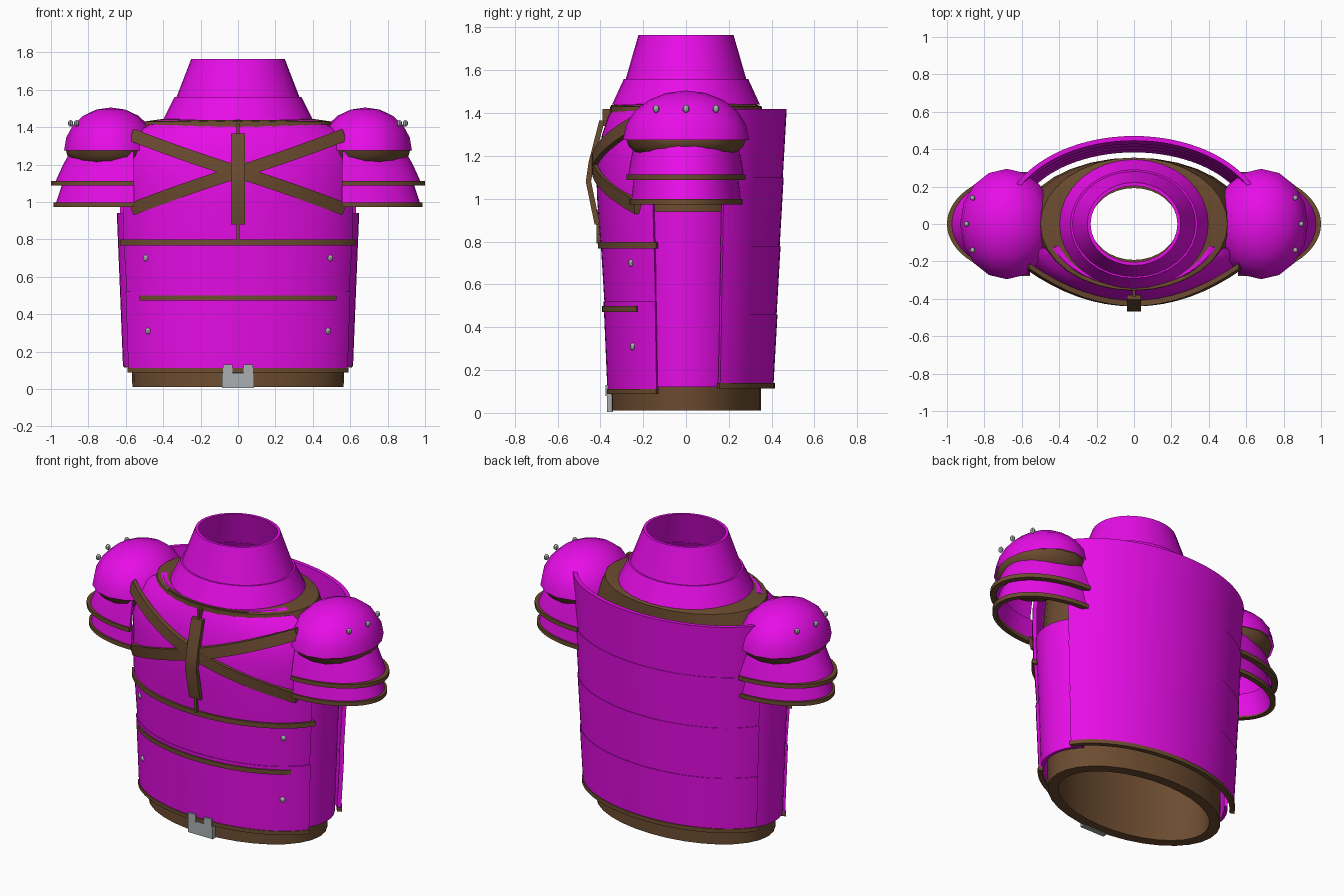
import bpy, bmesh, math
from mathutils import Vector

cube = bpy.data.objects.get("Cube")
if cube:
    bpy.data.objects.remove(cube, do_unlink=True)


def material(name, rgb, rough):
    m = bpy.data.materials.new(name)
    m.use_nodes = True
    m.diffuse_color = (*rgb, 1)
    bsdf = m.node_tree.nodes["Principled BSDF"]
    bsdf.inputs["Base Color"].default_value = (*rgb, 1)
    bsdf.inputs["Roughness"].default_value = rough
    return m


MAGENTA = material("magenta", (0.8, 0.004, 0.8), 0.6)
BROWN = material("leather brown", (0.15, 0.072, 0.03), 0.8)
STEEL = material("steel grey", (0.4, 0.43, 0.44), 0.5)


def finish(name, bm, mat):
    bmesh.ops.recalc_face_normals(bm, faces=bm.faces)
    me = bpy.data.meshes.new(name)
    bm.to_mesh(me)
    bm.free()
    me.materials.append(mat)
    ob = bpy.data.objects.new(name, me)
    bpy.context.collection.objects.link(ob)
    bpy.ops.object.select_all(action='DESELECT')
    ob.select_set(True)
    bpy.context.view_layer.objects.active = ob
    bpy.ops.object.shade_smooth_by_angle(angle=math.radians(35))
    return ob


def loft(name, sections, mat, closed=False):
    """Skin a list of closed cross-sections, capping the ends if open."""
    bm = bmesh.new()
    rings = [[bm.verts.new(p) for p in s] for s in sections]
    pairs = list(zip(rings, rings[1:]))
    if closed:
        pairs.append((rings[-1], rings[0]))
    k = len(rings[0])
    for a, b in pairs:
        for i in range(k):
            j = (i + 1) % k
            bm.faces.new((a[i], a[j], b[j], b[i]))
    if not closed:
        bm.faces.new(rings[0])
        bm.faces.new(rings[-1][::-1])
    return finish(name, bm, mat)


def sweep(name, section, mat, start=0, end=360, cx=0, n=32):
    """Sweep a closed (z, rx, ry) section around an ellipse, angles in degrees."""
    full = end - start == 360
    sections = []
    for i in range(n if full else n + 1):
        a = math.radians(start + (end - start) * i / n)
        sections.append([(cx + rx * math.cos(a), ry * math.sin(a), z) for z, rx, ry in section])
    return loft(name, sections, mat, full)


def plate(name, profile, mat, start=0, end=360, thick=0.025, cx=0, n=32):
    inner = [(z, rx - thick, ry - thick) for z, rx, ry in reversed(profile)]
    return sweep(name, profile + inner, mat, start, end, cx, n)


def ellipsoid(name, center, radii, mat, u=16, v=10, keep_top=False):
    bm = bmesh.new()
    bmesh.ops.create_uvsphere(bm, u_segments=u, v_segments=v, radius=1)
    if keep_top:
        low = [p for p in bm.verts if p.co.z < -0.01]
        bmesh.ops.delete(bm, geom=low, context='VERTS')
    for p in bm.verts:
        p.co = Vector(center) + Vector(c * r for c, r in zip(p.co, radii))
    return finish(name, bm, mat)


def box(name, x, y, z, mat):
    """Axis-aligned box from (min, max) pairs."""
    return loft(name, [[(a, y[0], z[0]), (a, y[1], z[0]), (a, y[1], z[1]), (a, y[0], z[1])]
                       for a in x], mat)


# Leather under-tunic: hollow, open at hem and neck
sweep("under_tunic", [
    (0.01, 0.565, 0.35), (0.5, 0.575, 0.35), (0.95, 0.605, 0.355), (1.25, 0.58, 0.355),
    (1.43, 0.5, 0.355), (1.45, 0.36, 0.3), (1.45, 0.235, 0.192), (1.42, 0.235, 0.192),
    (1.38, 0.44, 0.3), (0.95, 0.54, 0.3), (0.01, 0.5, 0.29)], BROWN)

# Neck guard in two tapering tiers
plate("collar_base", [(1.44, 0.4, 0.345), (1.56, 0.34, 0.29)], MAGENTA, thick=0.03)
plate("collar_upper", [(1.55, 0.333, 0.284), (1.765, 0.25, 0.222)], MAGENTA, thick=0.018)

# Side panels
for name, mid in (("left", 0), ("right", 180)):
    plate(name + "_side_panel", [(0.12, 0.615, 0.37), (0.5, 0.63, 0.375), (0.94, 0.648, 0.39)],
          MAGENTA, mid - 30, mid + 30, 0.02, n=10)

# Front plates: belly in two layers, then the chest
F0, F1 = 202, 338
plate("belly_plate_lower", [(0.1, 0.632, 0.367), (0.52, 0.648, 0.385)], MAGENTA, F0, F1)
plate("belly_plate_upper", [(0.5, 0.64, 0.38), (0.79, 0.66, 0.398)], MAGENTA, F0, F1)
plate("chest_plate", [(0.79, 0.66, 0.4), (1.0, 0.665, 0.415), (1.15, 0.66, 0.42),
                      (1.3, 0.64, 0.392), (1.38, 0.57, 0.365), (1.44, 0.46, 0.335)],
      MAGENTA, F0, F1)


def band(name, z0, z1, rx, ry, start, end, thick=0.03, cx=0):
    plate(name, [(z0, rx, ry), (z1, rx, ry)], BROWN, start, end, thick, cx)


# Leather trims on the front
band("front_hem_trim", 0.088, 0.112, 0.637, 0.372, F0, F1)
band("belly_trim", 0.472, 0.5, 0.652, 0.392, 216, 324)
band("waist_trim", 0.768, 0.798, 0.672, 0.412, 200, 340)
band("neck_trim", 1.42, 1.437, 0.49, 0.35, 236, 304)
box("chest_seam_low", (-0.008, 0.008), (-0.419, -0.38), (0.79, 0.95), BROWN)
box("chest_seam_high", (-0.008, 0.008), (-0.39, -0.33), (1.34, 1.42), BROWN)

# Back plate in four overlapping courses
edges = [0.12, 0.46, 0.78, 1.1, 1.42]
for i, (z0, z1) in enumerate(zip(edges, edges[1:])):
    ring = [(z, 0.65 + 0.04 * (z - 0.12), 0.408 + 0.045 * (z - 0.12)) for z in (z0, z1)]
    ring[1] = (z1, ring[1][1] + 0.004, ring[1][2] + 0.004)
    plate("back_plate_%d" % (i + 1), ring, MAGENTA, 23, 157)
band("back_hem_trim", 0.115, 0.14, 0.656, 0.415, 22, 158)

# Crossed chest straps
for name, s in (("rising", 1), ("falling", -1)):
    secs = []
    for i in range(17):
        x = -0.57 + 1.14 * i / 16
        y = -0.44 + 0.2 * (x / 0.57) ** 2
        z = 1.16 + s * 0.31 * x + (0.07 * x * abs(x) * s)
        secs.append([(x - s * 0.012, y, z + 0.032), (x - s * 0.012, y + 0.03, z + 0.032),
                     (x + s * 0.012, y + 0.03, z - 0.032), (x + s * 0.012, y, z - 0.032)])
    loft("strap_" + name, secs, BROWN)

# Centre strap, bent over the crossing
loft("strap_centre", [[(-0.038, y, z), (0.038, y, z), (0.038, y + 0.025, z), (-0.038, y + 0.025, z)]
                      for z, y in ((0.88, -0.427), (1.08, -0.468), (1.17, -0.455), (1.365, -0.405))],
     BROWN)

# Buckle with two small tabs
box("buckle", (-0.085, 0.085), (-0.37, -0.34), (0.005, 0.085), STEEL)
for s in (-1, 1):
    box("buckle_tab", sorted((s * 0.03, s * 0.08)), (-0.376, -0.35), (0.08, 0.13), STEEL)

# Belly rivets
for s in (-1, 1):
    for x, y, z in ((0.492, -0.254, 0.7), (0.48, -0.246, 0.31)):
        ellipsoid("belly_rivet", (s * x, y, z), (0.016, 0.016, 0.018), STEEL, 8, 6)

# Shoulder guards, mirrored
for side, s in (("left", 1), ("right", -1)):
    cx = s * 0.57
    a0, a1 = (-92, 92) if s > 0 else (88, 272)
    ellipsoid(side + "_shoulder_dome", (s * 0.68, 0, 1.275), (0.25, 0.295, 0.23),
              MAGENTA, keep_top=True)
    ellipsoid(side + "_shoulder_padding", (s * 0.68, 0, 1.28), (0.242, 0.28, 0.12), BROWN)
    plate(side + "_arm_plate_upper", [(1.27, 0.325, 0.24), (1.2, 0.365, 0.255), (1.1, 0.41, 0.272)],
          MAGENTA, a0, a1, 0.02, cx, 20)
    plate(side + "_arm_plate_lower", [(1.11, 0.365, 0.243), (0.98, 0.408, 0.258)],
          MAGENTA, a0, a1, 0.02, cx, 20)
    band(side + "_arm_trim_upper", 1.087, 1.113, 0.43, 0.278, a0, a1, 0.035, cx)
    band(side + "_arm_trim_lower", 0.972, 0.998, 0.417, 0.265, a0, a1, 0.03, cx)
    for x, y in ((0.895, 0), (0.863, 0.14), (0.863, -0.14)):
        ellipsoid(side + "_shoulder_rivet", (s * x, y, 1.42), (0.014, 0.016, 0.018), STEEL, 8, 6)
